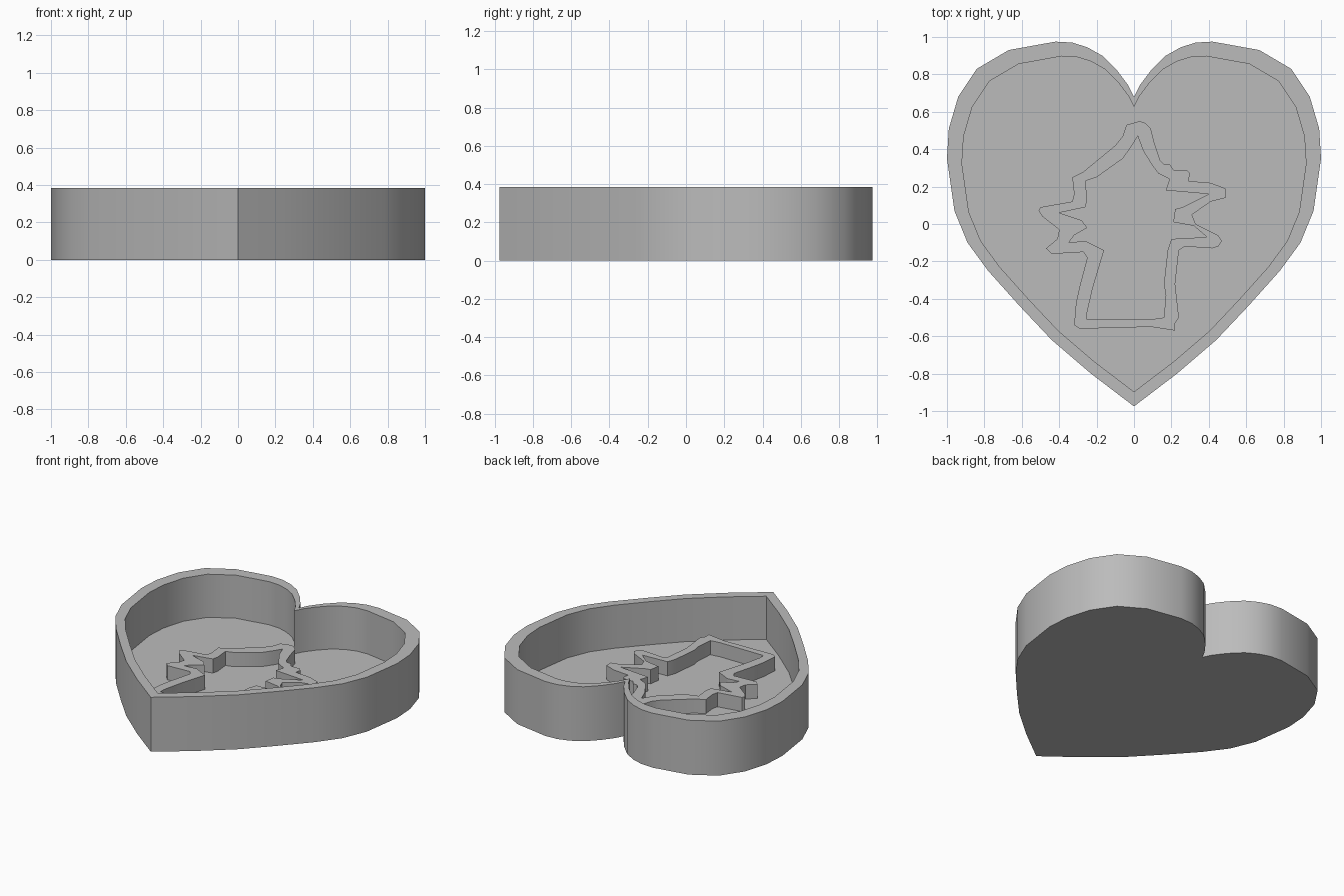
import bpy
import bmesh
from mathutils import Vector

default_cube = bpy.data.objects.get("Cube")
if default_cube:
    bpy.data.objects.remove(default_cube, do_unlink=True)

HEIGHT = 0.385
FLOOR = 0.08
RELIEF_TOP = 0.18
RIM_SCALE = 0.92

# Single plain colour
grey = bpy.data.materials.new("plain_grey")
grey.use_nodes = True
grey_value = (0.5, 0.5, 0.5, 1)
grey.diffuse_color = grey_value
grey.node_tree.nodes["Principled BSDF"].inputs["Base Color"].default_value = grey_value


def outline(points):
    """Turn points in hundredths of a unit into vectors."""
    return [Vector((x, y, 0)) / 100 for x, y in points]


def add_loop(bm, points, z, scale=1):
    """Add a closed ring of edges at a given height."""
    verts = [bm.verts.new((p.x * scale, p.y * scale, z)) for p in points]
    edges = [bm.edges.new((a, b)) for a, b in zip(verts, verts[1:] + verts[:1])]
    return verts, edges


def finish(bm, name):
    """Store the mesh as a shaded object in the scene."""
    bmesh.ops.recalc_face_normals(bm, faces=bm.faces[:])
    mesh = bpy.data.meshes.new(name)
    bm.to_mesh(mesh)
    bm.free()
    mesh.materials.append(grey)
    part = bpy.data.objects.new(name, mesh)
    bpy.context.collection.objects.link(part)
    bpy.ops.object.select_all(action="DESELECT")
    part.select_set(True)
    bpy.context.view_layer.objects.active = part
    bpy.ops.object.shade_smooth_by_angle()
    return part


def heart_tray(half):
    """Solid bottom, outer wall, flat rim, inner wall and sunken floor."""
    mirrored = [Vector((-p.x, p.y, 0)) for p in reversed(half[1:-1])]
    heart = half + mirrored
    bm = bmesh.new()
    rings = [
        add_loop(bm, heart, z, scale)[0]
        for z, scale in ((0, 1), (HEIGHT, 1), (HEIGHT, RIM_SCALE), (FLOOR, RIM_SCALE))
    ]
    for low, high in zip(rings, rings[1:]):
        for i in range(len(heart)):
            j = (i + 1) % len(heart)
            bm.faces.new((low[i], low[j], high[j], high[i]))
    bm.faces.new(rings[0])
    bm.faces.new(rings[-1])
    return finish(bm, "heart_tray")


def raised_outline(outer, inner):
    """Thin upright wall between two outlines, slightly sunk in the floor."""
    bm = bmesh.new()
    base = FLOOR - 0.02
    edges = add_loop(bm, outer, base)[1] + add_loop(bm, inner, base)[1]
    bmesh.ops.triangle_fill(bm, edges=edges, use_beauty=True, normal=(0, 0, 1))
    grown = bmesh.ops.extrude_face_region(bm, geom=bm.faces[:], use_keep_orig=True)
    top = [v for v in grown["geom"] if isinstance(v, bmesh.types.BMVert)]
    bmesh.ops.translate(bm, verts=top, vec=(0, 0, RELIEF_TOP - base))
    return finish(bm, "tree_outline_wall")


# Right half of the heart, from the notch to the tip
heart_half = outline([
    (0, 68), (3, 74), (9, 82), (17, 90), (25, 94.5), (33, 97), (42, 97.5),
    (67, 93), (84, 83), (94, 68), (99, 51), (100, 35), (96, 7), (89, -10),
    (78, -25), (61, -44), (44, -62), (23, -80), (0, -97.5),
])

# Tree outline, clockwise from its top
tree_outer = outline([
    (-4, 53), (3, 55), (6, 54), (9, 51), (11, 43), (14, 34), (16, 32),
    (19, 32), (21, 29), (28, 29), (30, 27), (29, 23), (41, 22), (49, 19),
    (49, 14), (41, 12), (31, 5), (33, 0), (45, -6), (47, -9), (45, -12),
    (42, -13), (27, -12), (24, -14), (22, -32), (24, -50), (22, -53),
    (22, -57), (9, -55), (-29, -56), (-32, -54), (-31, -42), (-29, -33),
    (-25, -18), (-27, -15), (-44, -16), (-47, -13), (-41, -8), (-40, -3),
    (-49, 4), (-51, 7), (-50, 9), (-33, 12), (-32, 16), (-33, 25),
    (-27, 28), (-10, 42), (-6, 47),
])
tree_inner = outline([
    (2, 47), (5, 39), (10, 31), (13, 27), (19, 24), (17, 18), (40, 16),
    (26, 9), (22, 8), (21, 1), (32, -1), (39, -7), (20, -8), (18, -14),
    (16, -32), (17, -38), (16, -50), (9, -51), (-25, -51), (-25, -47),
    (-22, -34), (-16, -14), (-26, -9), (-35, -10), (-32, -6), (-25, -2),
    (-28, 2), (-40, 6), (-26, 9), (-25, 13), (-26, 23), (-20, 25),
    (-6, 35), (-1, 42),
])

heart_tray(heart_half)
raised_outline(tree_outer, tree_inner)
